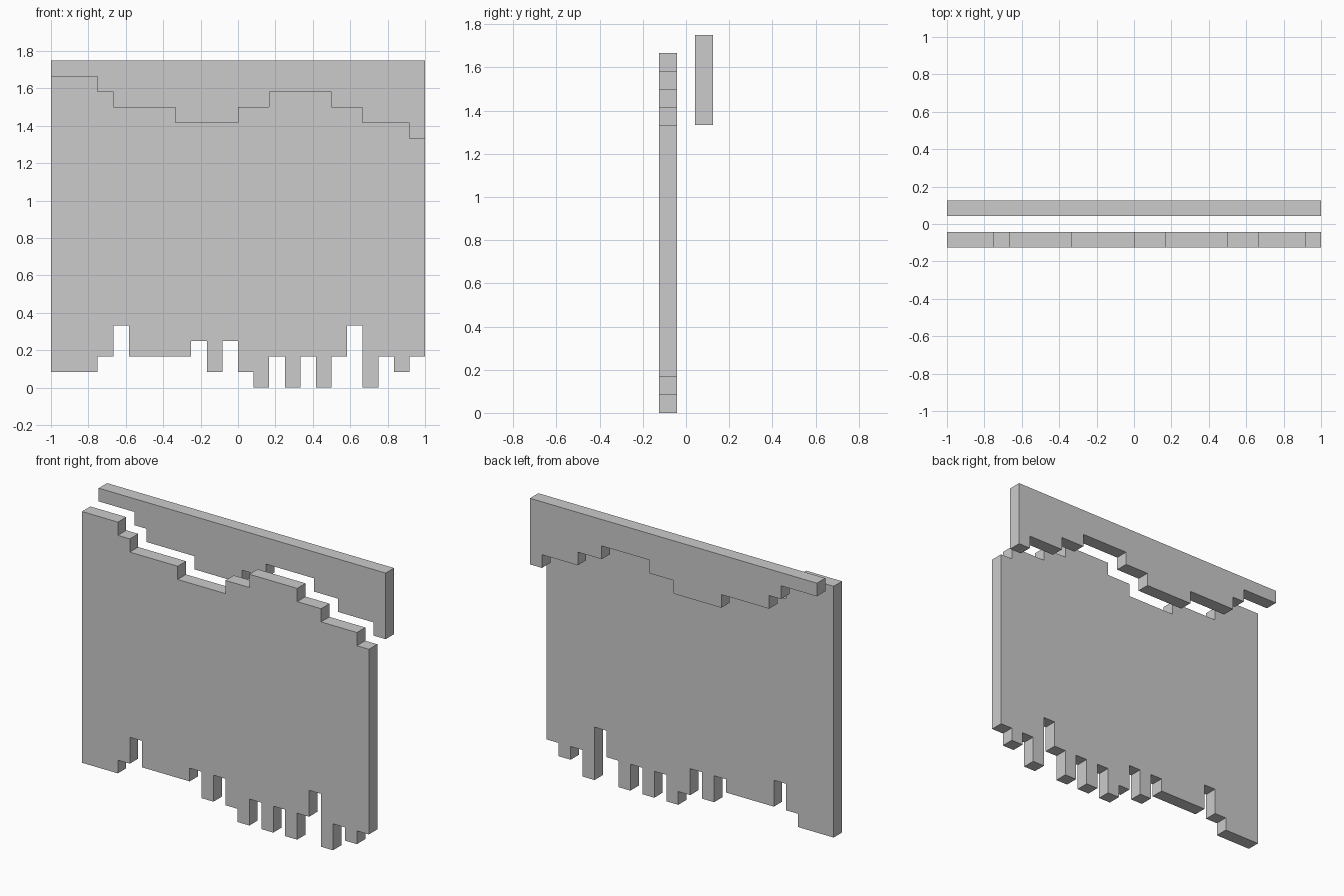
import bpy
import bmesh

if "Cube" in bpy.data.objects:
    bpy.data.objects.remove(bpy.data.objects["Cube"])

U = 1 / 12  # grid step: the panels are 24 steps wide and one step thick

grey = bpy.data.materials.new("light_grey")
grey.diffuse_color = (0.6, 0.6, 0.6, 1)
grey.use_nodes = True
grey.node_tree.nodes["Principled BSDF"].inputs["Base Color"].default_value = grey.diffuse_color

# Stepped outlines as (width, height) runs from left to right, in grid steps
TEAR = [(3, 20), (1, 19), (4, 18), (4, 17), (2, 18), (4, 19), (2, 18), (3, 17), (1, 16)]
FRINGE = [(3, 1), (1, 2), (1, 4), (4, 2)] + [
    (1, h) for h in (3, 1, 3, 1, 0, 2, 0, 2, 0, 2, 4, 0, 2, 1, 2)]
STRAIGHT = [(24, 21)]


def steps(runs):
    """Turn runs into the points of a stepped line."""
    pts, x = [], -12
    for width, height in runs:
        pts += [(x, height), (x + width, height)]
        x += width
    return pts


def panel(name, bottom, top, y):
    """Upright sheet between two stepped lines, front face at y."""
    outline = steps(bottom) + steps(top)[::-1]
    bm = bmesh.new()
    face = bm.faces.new([bm.verts.new((x * U, y, z * U)) for x, z in outline])
    ext = bmesh.ops.extrude_face_region(bm, geom=[face], use_keep_orig=True)
    verts = [v for v in ext["geom"] if isinstance(v, bmesh.types.BMVert)]
    bmesh.ops.translate(bm, verts=verts, vec=(0, U, 0))
    bmesh.ops.recalc_face_normals(bm, faces=bm.faces)
    mesh = bpy.data.meshes.new(name)
    bm.to_mesh(mesh)
    bm.free()
    mesh.materials.append(grey)
    obj = bpy.data.objects.new(name, mesh)
    bpy.context.collection.objects.link(obj)
    return obj


# Large front sheet with ragged lower edge
panel("front_panel", FRINGE, TEAR, -1.5 * U)
# Upper strip behind it, following the same stepped line
panel("back_strip", TEAR, STRAIGHT, 0.5 * U)
